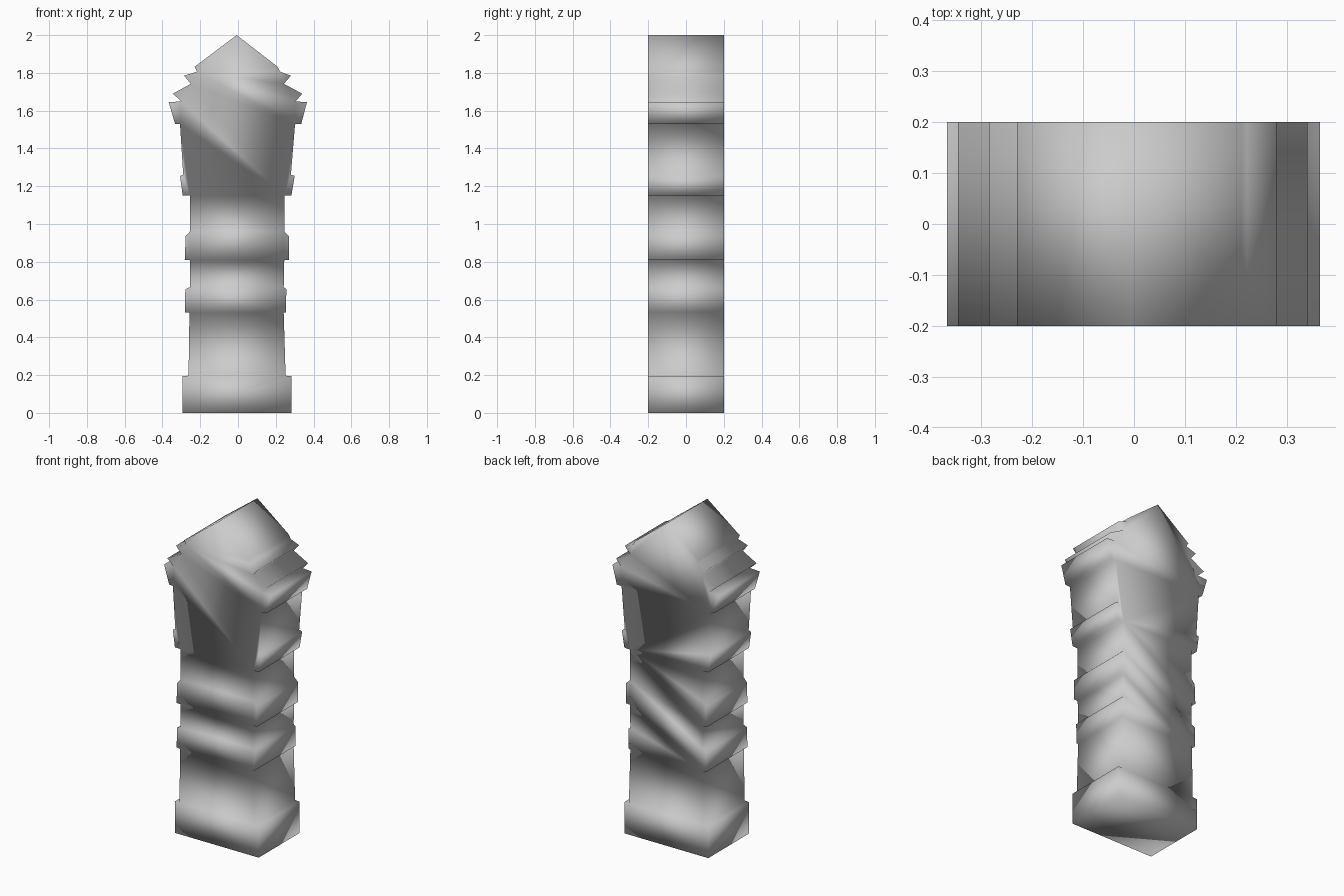
import bpy
import bmesh

cube = bpy.data.objects.get("Cube")
if cube:
    bpy.data.objects.remove(cube, do_unlink=True)

HALF_DEPTH = 0.2

# Plain stone colour
stone = bpy.data.materials.new("grey stone")
stone.use_nodes = True
colour = (0.6, 0.6, 0.6, 1)
stone.diffuse_color = colour
stone.node_tree.nodes["Principled BSDF"].inputs["Base Color"].default_value = colour

# Outline edges from foot to roof: height, left side, right side
base = [(0, -.293, .282), (.195, -.293, .282)]
shaft = [(.197, -.262, .252), (.53, -.257, .242),
         (.533, -.281, .254), (.655, -.279, .256),
         (.665, -.255, .242), (.808, -.255, .245),
         (.81, -.282, .271), (.935, -.277, .271),
         (.96, -.255, .245), (1.15, -.255, .245)]
capital = [(1.152, -.293, .283), (1.255, -.307, .30),
           (1.26, -.29, .28), (1.528, -.307, .302),
           (1.53, -.333, .335), (1.645, -.367, .365)]
roof_tiers = [(1.649, -.30, .305), (1.69, -.345, .34),
              (1.742, -.25, .243), (1.785, -.285, .28),
              (1.807, -.217, .222), (1.832, -.23, .21)]
levels = base + shaft + capital + roof_tiers
outline = [(right, z) for z, left, right in levels]
outline.append((-.007, 2))
outline += [(left, z) for z, left, right in reversed(levels)]

# Extrude the outline through the depth of the tower
bm = bmesh.new()
front = bm.faces.new([bm.verts.new((x, -HALF_DEPTH, z)) for x, z in outline])
extruded = bmesh.ops.extrude_face_region(bm, geom=[front], use_keep_orig=True)
back_verts = [v for v in extruded["geom"] if isinstance(v, bmesh.types.BMVert)]
bmesh.ops.translate(bm, verts=back_verts, vec=(0, 2 * HALF_DEPTH, 0))
bmesh.ops.recalc_face_normals(bm, faces=bm.faces)

# Soft shading runs over every edge of the tower
for face in bm.faces:
    face.smooth = True

mesh = bpy.data.meshes.new("stepped_tower")
bm.to_mesh(mesh)
bm.free()
mesh.materials.append(stone)
tower = bpy.data.objects.new("stepped_tower", mesh)
bpy.context.collection.objects.link(tower)
